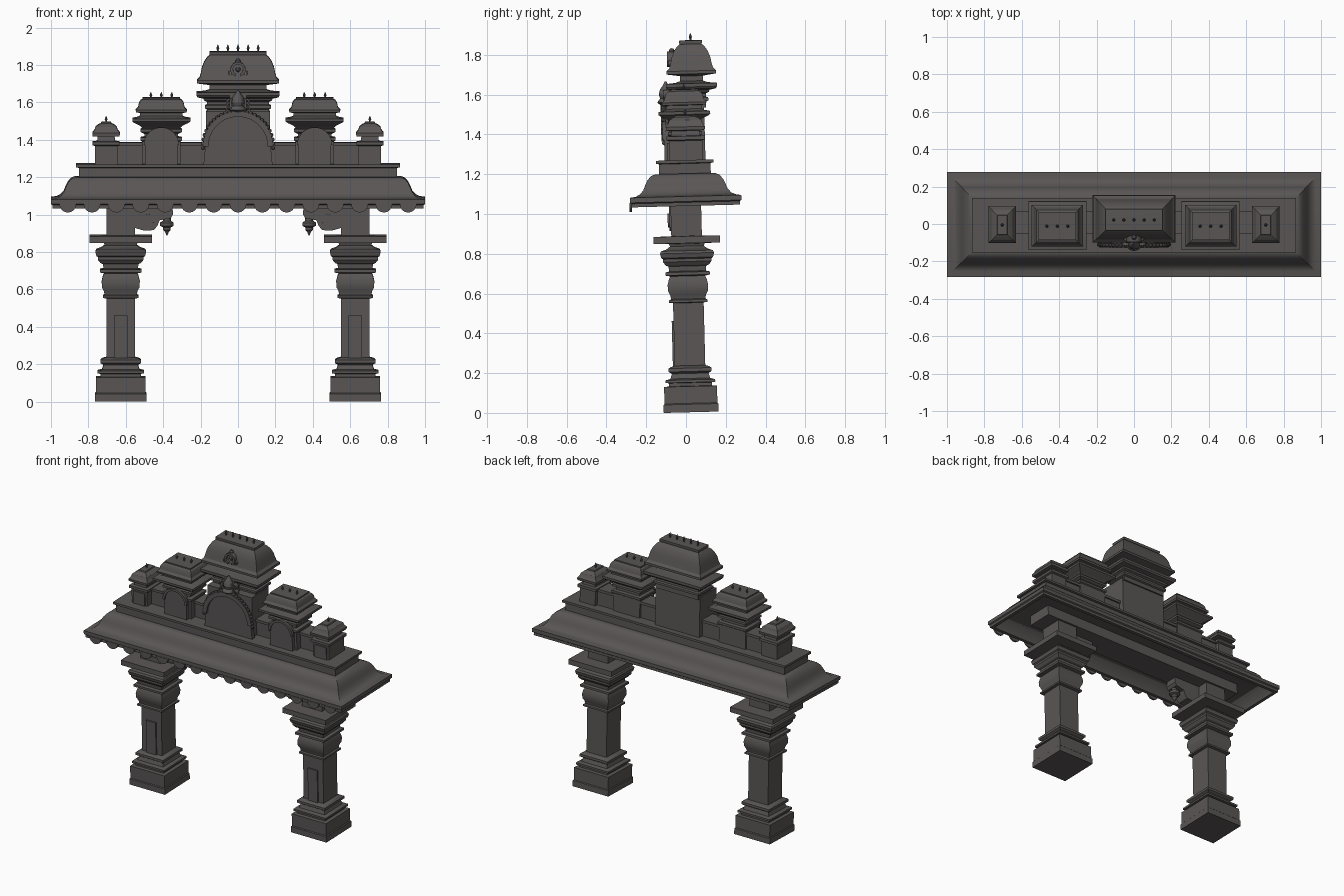
import bpy, bmesh
from math import sin, cos, pi, radians
from mathutils import Matrix, Vector

stone = bpy.data.materials.new("dark_stone")
stone.diffuse_color = (0.10, 0.092, 0.09, 1)


def finish(name, bm, smooth=True):
    bmesh.ops.recalc_face_normals(bm, faces=bm.faces)
    me = bpy.data.meshes.new(name)
    bm.to_mesh(me)
    bm.free()
    ob = bpy.data.objects.new(name, me)
    bpy.context.collection.objects.link(ob)
    me.materials.append(stone)
    if smooth:
        bpy.ops.object.select_all(action='DESELECT')
        ob.select_set(True)
        bpy.context.view_layer.objects.active = ob
        bpy.ops.object.shade_smooth_by_angle(angle=radians(28))
    return ob


def loft(name, rings):
    bm = bmesh.new()
    vs = [[bm.verts.new(p) for p in r] for r in rings]
    n = len(vs[0])
    for a, b in zip(vs, vs[1:]):
        for i in range(n):
            j = (i + 1) % n
            bm.faces.new((a[i], a[j], b[j], b[i]))
    bm.faces.new(vs[0])
    bm.faces.new(vs[-1])
    return finish(name, bm)


def moulding(name, cx, cy, hx, hy, profile):
    """Rectangular moulding; profile holds (outward offset, height)."""
    return loft(name, [[(cx + sx * (hx + d), cy + sy * (hy + d), z)
                        for sx, sy in ((-1, -1), (1, -1), (1, 1), (-1, 1))] for d, z in profile])


def lathe(name, x, y, profile, n=10):
    return loft(name, [[(x + r * cos(2 * pi * i / n), y + r * sin(2 * pi * i / n), z)
                        for i in range(n)] for r, z in profile])


def box(name, x0, x1, y0, y1, z0, z1):
    return moulding(name, (x0 + x1) / 2, (y0 + y1) / 2, abs(x1 - x0) / 2, (y1 - y0) / 2, [(0, z0), (0, z1)])


def plate(name, pts, y0, y1):
    """Outline in x,z extruded along y."""
    return loft(name, [[(x, y, z) for x, z in pts] for y in (y0, y1)])


def arc(cx, cz, r, a0=0, a1=pi, n=20):
    return [(cx + r * cos(a0 + (a1 - a0) * i / n), cz + r * sin(a0 + (a1 - a0) * i / n)) for i in range(n + 1)]


def beads(name, centres, r):
    bm = bmesh.new()
    for c in centres:
        bmesh.ops.create_uvsphere(bm, u_segments=8, v_segments=6, radius=r, matrix=Matrix.Translation(c))
    return finish(name, bm)


def scroll(name, x, y, z, r, w, depth):
    return plate(name, arc(x, z, r, -1.2, pi + 1.2) + arc(x, z, r - w, pi + 1.2, -1.2), y - depth, y + depth)


def finial(x, y, z, h):
    lathe("finial", x, y, [(.008, z - .005), (.004, z + .2 * h), (.008, z + .45 * h), (.005, z + .7 * h), (.001, z + h)], 8)


# Eave with bell-shaped slope and plinth on top
moulding("main_eave", 0, 0, 1.0, .28, [
    (-.15, 1.11), (-.09, 1.10), (-.04, 1.06), (-.03, 1.037), (-.008, 1.037), (-.008, 1.055), (0, 1.06), (0, 1.085),
    (-.03, 1.09), (-.05, 1.10), (-.068, 1.12), (-.078, 1.145), (-.09, 1.17), (-.107, 1.19), (-.13, 1.2),
    (-.15, 1.2), (-.15, 1.25), (-.135, 1.253), (-.135, 1.268)])
box("lintel_beam", -.8, .8, -.09, .09, 1.04, 1.13)

# Shallow scallops hanging along the front edge
for i in range(15):
    x = -.91 + i * .13
    plate("eave_scallop", arc(x, 1.06, .045, pi, 2 * pi, 8), -.283, -.27).scale = (1, 1, 1)

for s in (-1, 1):
    # Column with stepped base, shaft and bulging capital
    moulding("column", s * .627, 0, .1, .1, [
        (.038, 0), (.038, .04), (.033, .045), (.033, .13), (.008, .132), (.008, .148), (.025, .15), (.025, .163),
        (.0, .17), (-.008, .195), (.008, .205), (.008, .222), (-.005, .23), (-.023, .235), (-.023, .55),
        (-.004, .553), (-.004, .565), (-.014, .57), (-.01, .59), (.0, .61), (.002, .64), (-.005, .67), (-.012, .685),
        (.012, .69), (.012, .705), (-.008, .71), (-.005, .735), (.008, .74), (.022, .758), (.022, .772), (.03, .778),
        (.036, .80), (.03, .812), (.005, .82), (-.015, .835), (-.01, .848), (.067, .85), (.067, .885),
        (-.023, .887), (-.023, 1.12)])
    box("shaft_panel", s * .627 - .037, s * .627 + .037, -.086, -.07, .232, .46)

    # Bracket reaching inward with hanging bud
    pts = [(.56, 1.05), (.56, .93), (.50, .913), (.45, .916), (.43, .94), (.42, .968), (.36, .98), (.347, 1.0), (.352, 1.05)]
    plate("bracket_arm", [(s * x, z) for x, z in pts], -.085, .0)
    scroll("bracket_scroll", s * .475, -.085, .965, .036, .012, .008)
    lathe("bracket_bud", s * .38, -.045, [(.018, 1.0), (.022, .965), (.036, .955), (.036, .937), (.02, .93),
                                         (.02, .915), (.01, .905), (.002, .885)], 12)

    # Parapet wall linking the shrines
    box("parapet_wall", s * .17, s * .66, -.03, .07, 1.26, 1.37)
    box("parapet_cap", s * .17, s * .66, -.04, .08, 1.365, 1.383)

    # Small end shrine
    moulding("end_shrine", s * .705, .008, .06, .085, [
        (0, 1.26), (0, 1.365), (.012, 1.37), (.012, 1.388), (-.012, 1.39), (-.015, 1.415), (.012, 1.418),
        (.014, 1.435), (.002, 1.45), (-.004, 1.468), (-.02, 1.48), (-.032, 1.485), (-.035, 1.492)])
    box("end_shrine_panel", s * .705 - .045, s * .705 + .045, -.085, -.07, 1.26, 1.355)
    finial(s * .705, .008, 1.49, .035)

    # Medium shrine with arched front
    moulding("side_shrine", s * .41, .005, .115, .09, [
        (-.012, 1.26), (-.012, 1.39), (-.004, 1.395), (-.004, 1.41), (-.025, 1.415), (-.025, 1.43), (-.005, 1.44),
        (-.005, 1.455), (-.015, 1.46), (.0, 1.475), (.03, 1.49), (.04, 1.497), (.04, 1.512), (.01, 1.518),
        (-.002, 1.525), (-.002, 1.543), (.02, 1.545), (.022, 1.558), (.009, 1.572), (.004, 1.595), (-.005, 1.61),
        (-.015, 1.615), (-.015, 1.623)])
    c = s * .41
    plate("side_arch_panel", [(c + .087, 1.26)] + arc(c, 1.372, .087) + [(c - .087, 1.26)], -.1, -.07)
    plate("side_arch_trim", arc(c, 1.372, .094) + arc(c, 1.372, .078, pi, 0), -.108, -.09)
    for k in (-1, 0, 1):
        finial(c + k * .056, .005, 1.62, .032)

# Central shrine: body, storeys and bell roof
box("centre_body", -.172, .172, -.078, .105, 1.26, 1.55)
moulding("centre_tower", 0, .045, .165, .07, [
    (0, 1.53), (.0, 1.56), (.012, 1.565), (.012, 1.58), (0, 1.585), (0, 1.60), (.015, 1.607), (.02, 1.618),
    (.05, 1.625), (.058, 1.635), (.058, 1.652), (.01, 1.657), (-.012, 1.665), (-.012, 1.69), (.02, 1.695),
    (.055, 1.70), (.055, 1.715), (.04, 1.73), (.033, 1.755), (.027, 1.785), (.015, 1.815), (-.002, 1.84),
    (-.015, 1.85), (-.013, 1.856), (-.013, 1.868), (-.03, 1.87)])
for k in range(-2, 3):
    finial(k * .054, .045, 1.868, .038)

# Central arch: panel, rim and bead border
ZC = 1.365
plate("centre_arch_panel", [(.185, 1.26)] + arc(0, ZC, .175, n=28) + [(-.185, 1.26)], -.1, -.07)
plate("centre_arch_rim", arc(0, ZC, .187, n=28) + arc(0, ZC, .158, pi, 0, n=28), -.114, -.09)
beads("centre_arch_beads", [Vector((x, -.1, z)) for x, z in arc(0, ZC, .188, -.05, pi + .05, 26)], .011)

# Crest above the arch and ornament on the roof
lathe("arch_crest", 0, -.085, [(.02, 1.54), (.045, 1.56), (.03, 1.58), (.036, 1.60), (.03, 1.625), (.015, 1.645), (.004, 1.665)], 12)
for s in (-1, 1):
    scroll("crest_scroll", s * .042, -.085, 1.60, .022, .009, .015)
    scroll("crest_scroll_low", s * .05, -.085, 1.56, .018, .008, .015)
    scroll("roof_side_scroll", s * .04, -.05, 1.755, .014, .007, .02)
box("crest_backing", -.045, .045, -.085, -.02, 1.54, 1.635)
scroll("roof_ring", 0, -.05, 1.775, .04, .014, .025)
beads("roof_boss", [Vector((0, -.055, 1.775)), Vector((0, -.05, 1.818))], .014)

# Whole structure leans very slightly forward
lean = (Matrix.Translation((0, 0, 1.003)) @ Matrix.Rotation(radians(1.5), 4, 'X') @ Matrix.Translation((0, 0, -1)))
for ob in bpy.context.scene.objects:
    ob.data.transform(lean)
